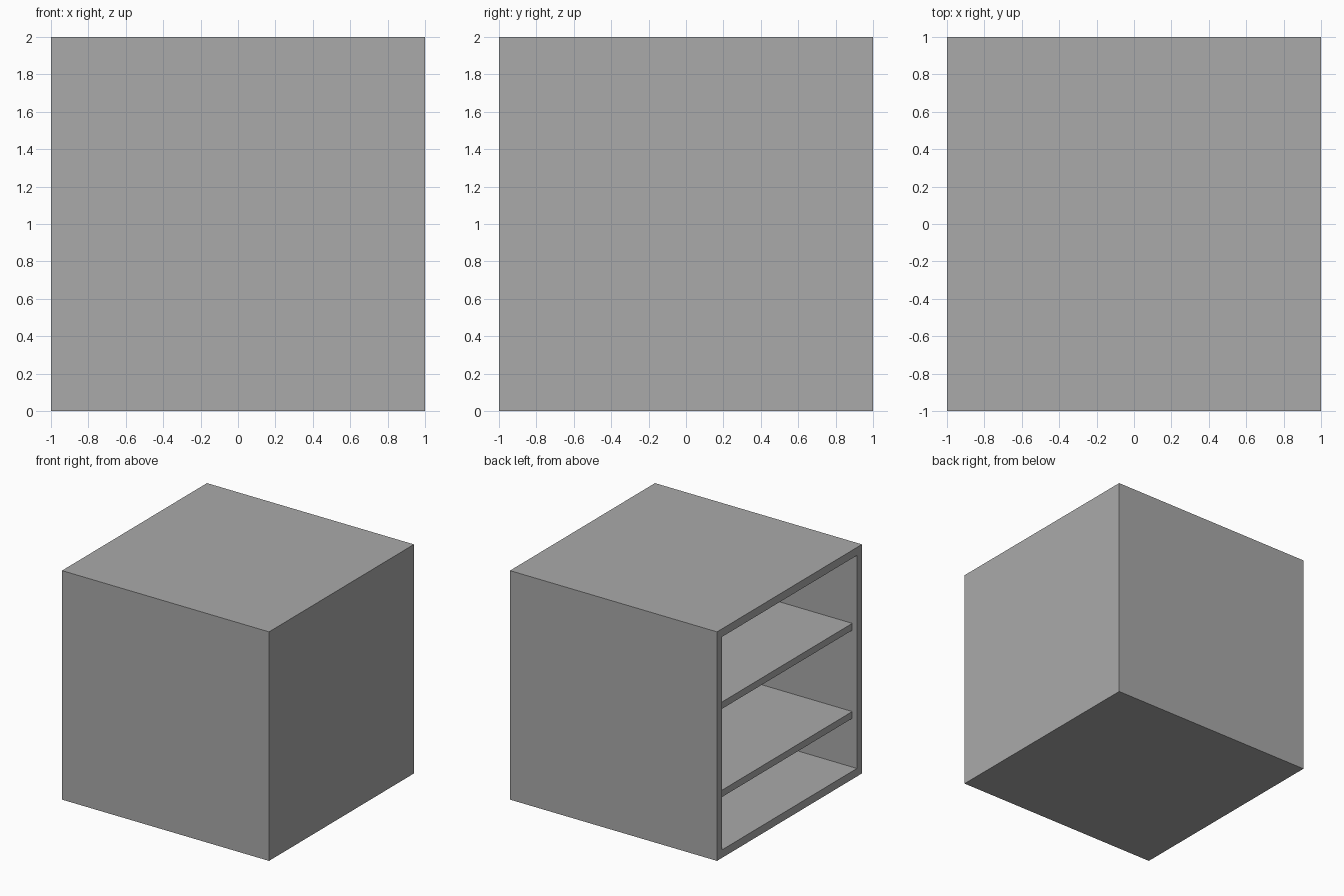
import bpy
import bmesh
from mathutils import Matrix, Vector

SIZE = 2.0
WALL = 0.07            # panel thickness of the case
RECESS = 0.045         # shelves sit back from the opening
SHELF_THICK = 0.06
SHELF_TOPS = (0.555, 1.325)

default_cube = bpy.data.objects.get("Cube")
if default_cube:
    bpy.data.objects.remove(default_cube, do_unlink=True)

# Single plain grey
grey = bpy.data.materials.new("plain_grey")
grey.use_nodes = True
colour = (0.4, 0.4, 0.4, 1.0)
grey.diffuse_color = colour
grey.node_tree.nodes["Principled BSDF"].inputs["Base Color"].default_value = colour


def box(bm, low, high):
    """Add an axis-aligned box between two corners."""
    low, high = Vector(low), Vector(high)
    matrix = Matrix.Translation((low + high) / 2) @ Matrix.Diagonal((*(high - low), 1))
    bmesh.ops.create_cube(bm, size=1, matrix=matrix)


def finish(bm, name):
    bmesh.ops.recalc_face_normals(bm, faces=bm.faces)
    mesh = bpy.data.meshes.new(name)
    bm.to_mesh(mesh)
    bm.free()
    mesh.materials.append(grey)
    obj = bpy.data.objects.new(name, mesh)
    bpy.context.collection.objects.link(obj)
    return obj


half = SIZE / 2
inner = half - WALL

# Case: a cube hollowed from its -x side, leaving a rim and a closed far wall
bm = bmesh.new()
box(bm, (-half, -half, 0), (half, half, SIZE))
opening = min(bm.faces, key=lambda f: f.calc_center_median().x)
bmesh.ops.inset_region(bm, faces=[opening], thickness=WALL, use_even_offset=True)
pushed = bmesh.ops.extrude_discrete_faces(bm, faces=[opening])["faces"][0]
bmesh.ops.translate(bm, verts=pushed.verts, vec=(SIZE - WALL, 0, 0))
finish(bm, "case")

# Shelves: full width between the side walls, slightly set back
for label, top in zip(("lower", "upper"), SHELF_TOPS):
    bm = bmesh.new()
    box(bm, (RECESS - half, -inner, top - SHELF_THICK), (inner, inner, top))
    finish(bm, label + "_shelf")
